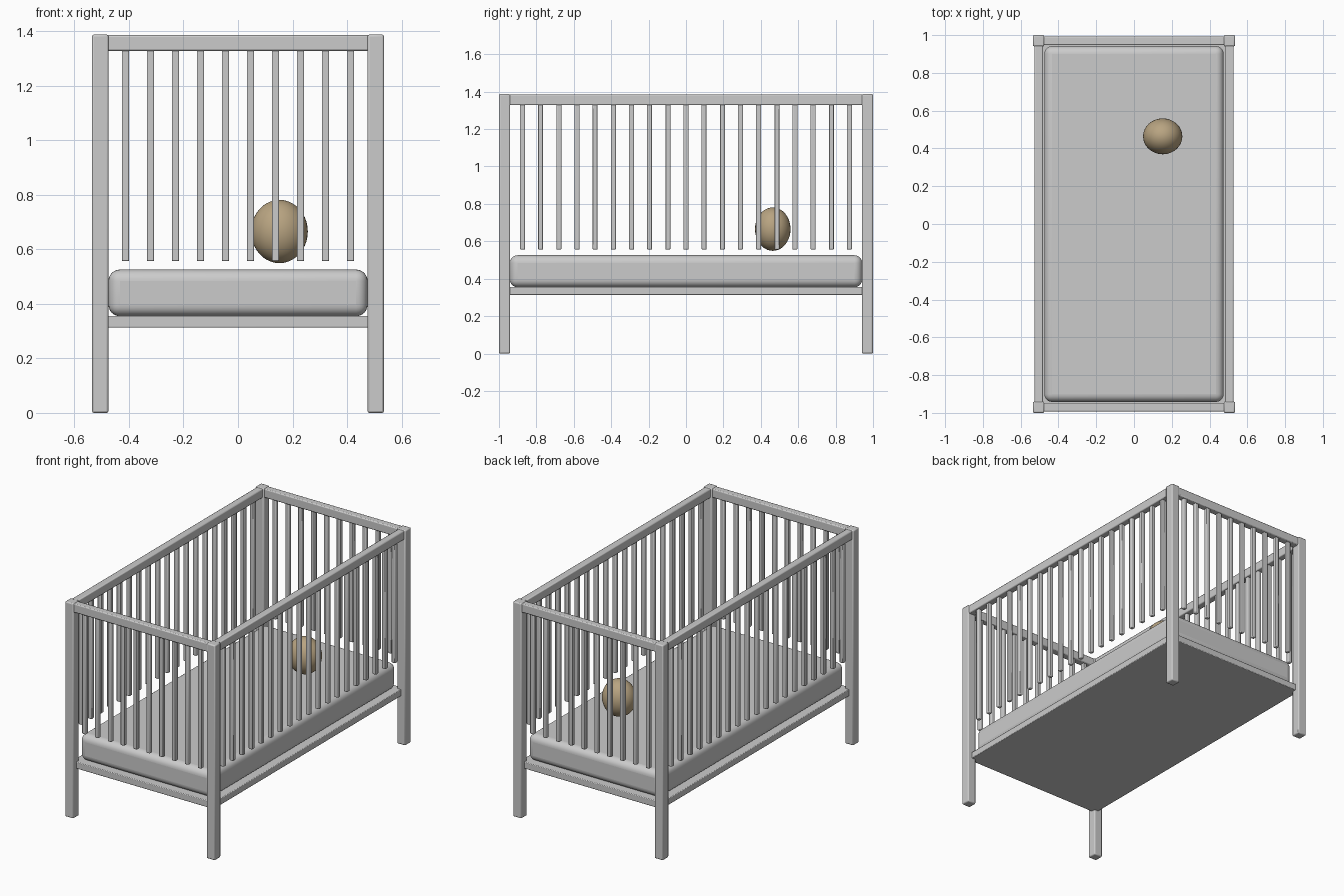
import bpy, math

if "Cube" in bpy.data.objects:
    bpy.data.objects.remove(bpy.data.objects["Cube"])

def box(name, center, size, bevel, segments=2):
    bpy.ops.mesh.primitive_cube_add(size=1, location=center)
    ob = bpy.context.object
    ob.name = name
    ob.scale = size
    bpy.ops.object.transform_apply(location=False, rotation=False, scale=True)
    m = ob.modifiers.new("rounded_edges", "BEVEL")
    m.width, m.segments = bevel, segments
    bpy.ops.object.shade_smooth_by_angle(angle=math.radians(40))
    return ob

PX, PY, TOP = 0.505, 0.97, 1.387      # post centres and height
SLAT_LO, SLAT_HI = 0.556, 1.335

# Corner posts
for sx in (-1, 1):
    for sy in (-1, 1):
        box("corner_post", (sx * PX, sy * PY, TOP / 2), (0.06, 0.06, TOP), 0.007)

# Top rails
for s in (-1, 1):
    box("end_top_rail", (0, s * PY, 1.356), (2 * PX, 0.046, 0.057), 0.006)
    box("side_top_rail", (s * PX, 0, 1.356), (0.046, 2 * PY, 0.057), 0.006)

# Slats: linked copies of one bar hang below the rails
zc, h = (SLAT_LO + SLAT_HI) / 2, SLAT_HI - SLAT_LO
spots = [((i - 4.5) * 0.0917, s * PY) for i in range(10) for s in (-1, 1)]
spots += [(s * PX, (i - 9) * 0.0971) for i in range(19) for s in (-1, 1)]
first = box("slat", (*spots[0], zc), (0.027, 0.027, h), 0.005)
for x, y in spots[1:]:
    ob = first.copy()
    ob.location = (x, y, zc)
    bpy.context.collection.objects.link(ob)

# Base board and mattress
box("base_board", (0, 0, 0.334), (2 * PX, 2 * PY, 0.043), 0.004)
box("mattress", (0, 0, 0.44), (0.95, 1.884, 0.171), 0.042, 6)

# Ball, slightly egg shaped
bpy.ops.mesh.primitive_uv_sphere_add(segments=32, ring_count=20, radius=1,
                                     location=(0.152, 0.464, 0.665))
ball = bpy.context.object
ball.name = "toy_ball"
ball.scale = (0.104, 0.095, 0.116)
bpy.ops.object.transform_apply(location=False, rotation=False, scale=True)
bpy.ops.object.shade_smooth()
tan = bpy.data.materials.new("tan")
tan.diffuse_color = (0.48, 0.37, 0.22, 1)
tan.use_nodes = True
tan.node_tree.nodes["Principled BSDF"].inputs["Base Color"].default_value = tan.diffuse_color
ball.data.materials.append(tan)
